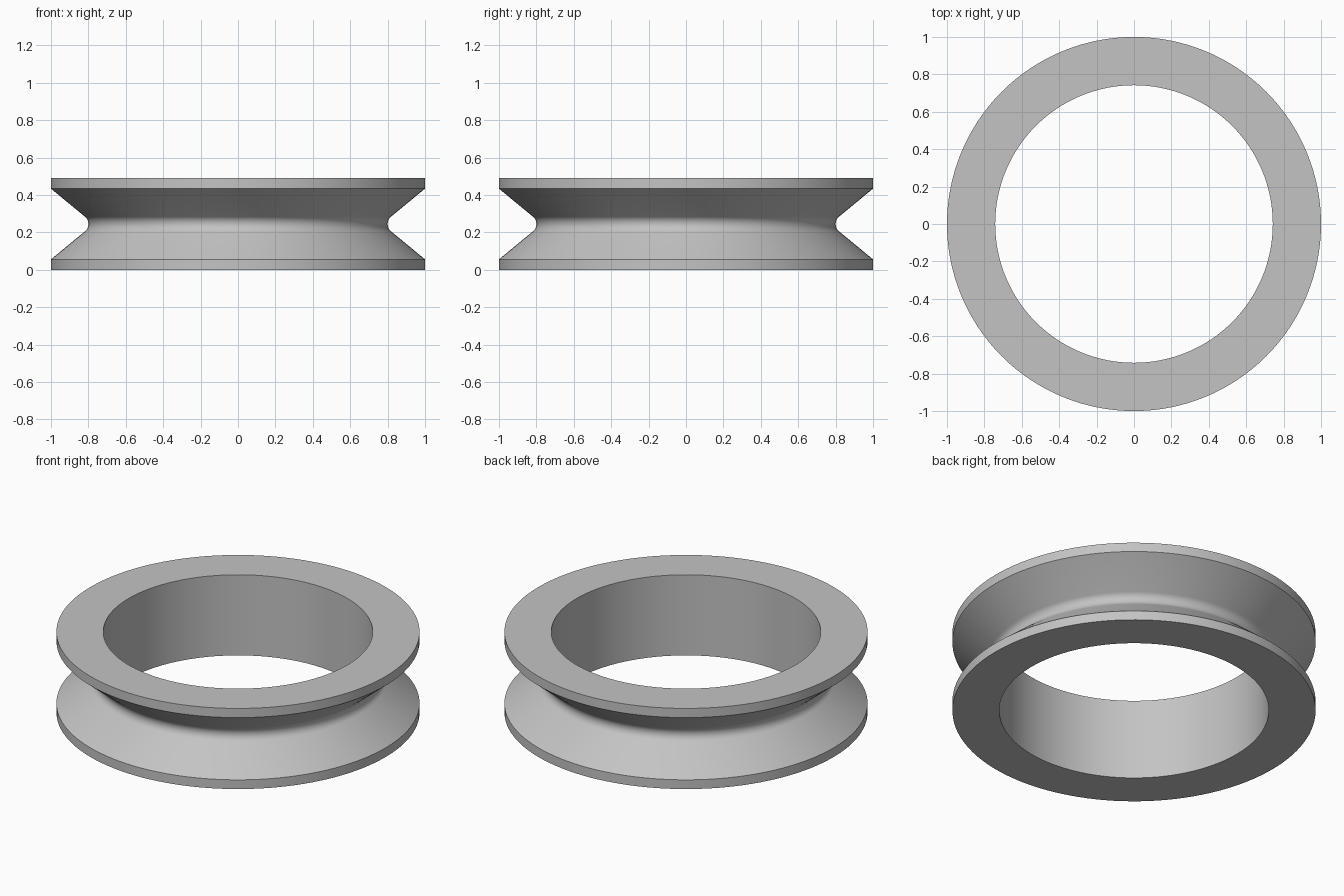
import bpy
import bmesh
from math import cos, sin, pi, radians

cube = bpy.data.objects.get("Cube")
if cube:
    bpy.data.objects.remove(cube, do_unlink=True)

HEIGHT = 0.49
RIM = 0.056            # thickness of each flange edge
OUTER, BORE, GROOVE = 1.0, 0.742, 0.80
FILLET = 0.051         # radius at the bottom of the groove
SEGMENTS = 128

metal = bpy.data.materials.new("plain grey")
metal.use_nodes = True
GREY = (0.55, 0.55, 0.55, 1)
metal.diffuse_color = GREY
metal.node_tree.nodes["Principled BSDF"].inputs["Base Color"].default_value = GREY

# Cross-section: bore, lower flange, rounded V groove, upper flange
mid = HEIGHT / 2
profile = [(BORE, 0), (OUTER, 0), (OUTER, RIM)]
for i in range(13):
    a = radians(-50 + 100 * i / 12)
    profile.append((GROOVE + FILLET * (1 - cos(a)), mid + FILLET * sin(a)))
profile += [(OUTER, HEIGHT - RIM), (OUTER, HEIGHT), (BORE, HEIGHT)]

# Revolve the closed cross-section into the ring
bm = bmesh.new()
verts = [bm.verts.new((r, 0, z)) for r, z in profile]
edges = [bm.edges.new((v, verts[(i + 1) % len(verts)])) for i, v in enumerate(verts)]
bmesh.ops.spin(bm, geom=verts + edges, cent=(0, 0, 0), axis=(0, 0, 1),
               angle=2 * pi, steps=SEGMENTS, use_duplicate=False)
bmesh.ops.remove_doubles(bm, verts=bm.verts[:], dist=0.0001)
bmesh.ops.recalc_face_normals(bm, faces=bm.faces[:])
mesh = bpy.data.meshes.new("grooved_ring")
bm.to_mesh(mesh)
bm.free()

ring = bpy.data.objects.new("grooved_ring", mesh)
mesh.materials.append(metal)
bpy.context.collection.objects.link(ring)
bpy.ops.object.select_all(action="DESELECT")
ring.select_set(True)
bpy.context.view_layer.objects.active = ring
bpy.ops.object.shade_smooth_by_angle(angle=radians(30))
